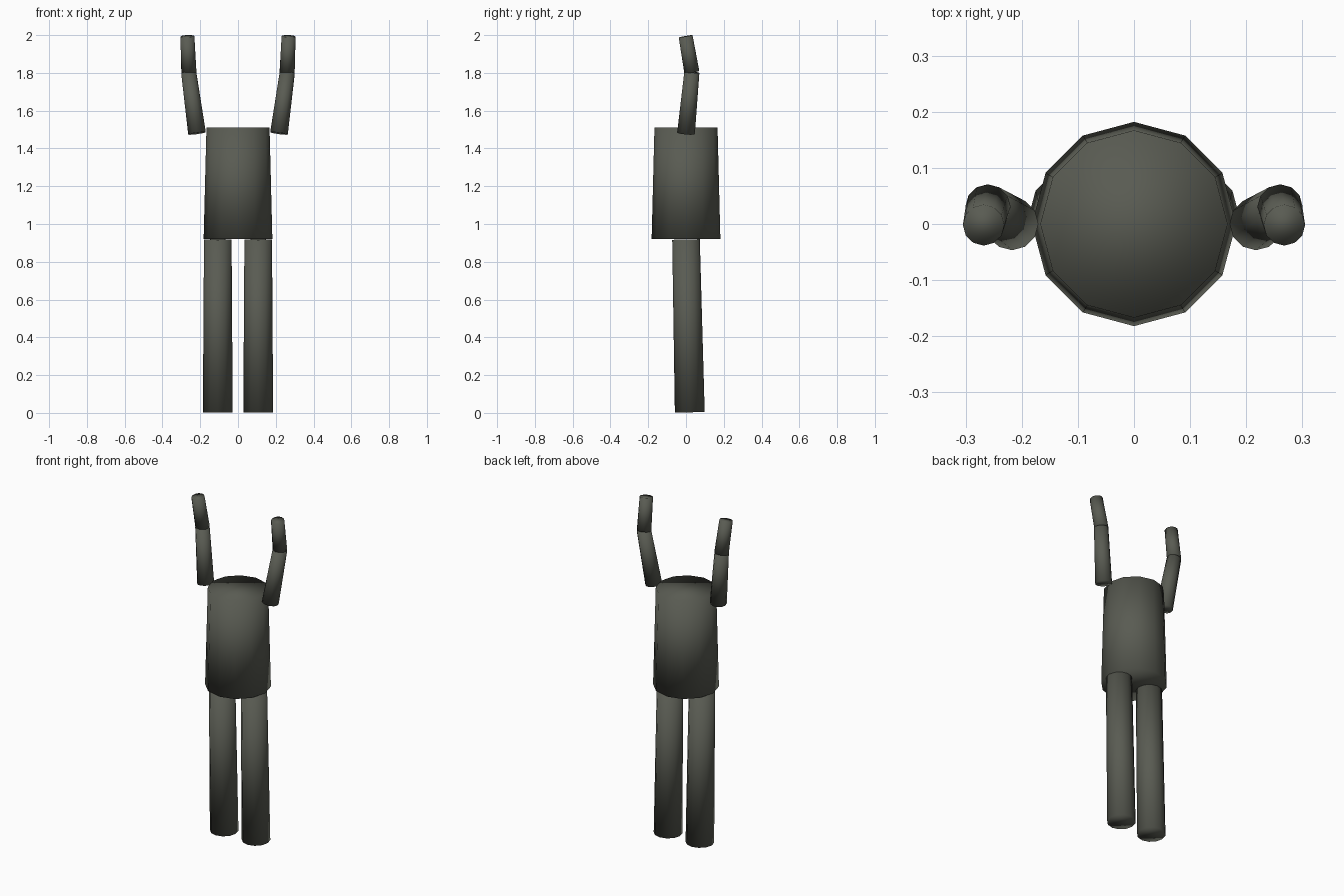
import bpy
import bmesh
import math
from mathutils import Vector

cube = bpy.data.objects.get("Cube")
if cube:
    bpy.data.objects.remove(cube, do_unlink=True)

SIDES = 12

# single dark olive grey material
olive = bpy.data.materials.new("dark_olive_grey")
olive.use_nodes = True
color = (0.10, 0.105, 0.085, 1.0)
olive.diffuse_color = color
bsdf = next(n for n in olive.node_tree.nodes if n.type == 'BSDF_PRINCIPLED')
bsdf.inputs["Base Color"].default_value = color
bsdf.inputs["Roughness"].default_value = 0.8


def tube(name, start, end, r_start, r_end):
    """Capped, tapered cylinder running from start to end."""
    start, end = Vector(start), Vector(end)
    axis = (end - start).normalized()
    turn = Vector((0, 0, 1)).rotation_difference(axis)
    bm = bmesh.new()
    rings = []
    for centre, radius in ((start, r_start), (end, r_end)):
        ring = []
        for i in range(SIDES):
            a = math.tau * i / SIDES
            offset = Vector((math.cos(a), math.sin(a), 0)) * radius
            ring.append(bm.verts.new(centre + turn @ offset))
        rings.append(ring)
    low, high = rings
    for i in range(SIDES):
        j = (i + 1) % SIDES
        bm.faces.new((low[i], low[j], high[j], high[i]))
    bm.faces.new(low[::-1])
    bm.faces.new(high)
    for face in bm.faces:
        face.smooth = True  # shading runs softly over the caps too
    mesh = bpy.data.meshes.new(name)
    bm.to_mesh(mesh)
    bm.free()
    mesh.materials.append(olive)
    obj = bpy.data.objects.new(name, mesh)
    bpy.context.collection.objects.link(obj)
    return obj


# body
tube("torso", (0, 0, 0.92), (0, 0, 1.51), 0.182, 0.167)

# limbs, mirrored across x
for side, s in (("left", 1), ("right", -1)):
    tube(side + "_leg", (s * 0.107, 0.02, 0.003), (s * 0.107, 0, 0.918), 0.079, 0.073)
    tube(side + "_upper_arm", (s * 0.217, 0, 1.48), (s * 0.261, 0.031, 1.803), 0.047, 0.04)
    tube(side + "_forearm", (s * 0.26, 0.031, 1.803), (s * 0.268, -0.002, 1.994), 0.04, 0.037)
